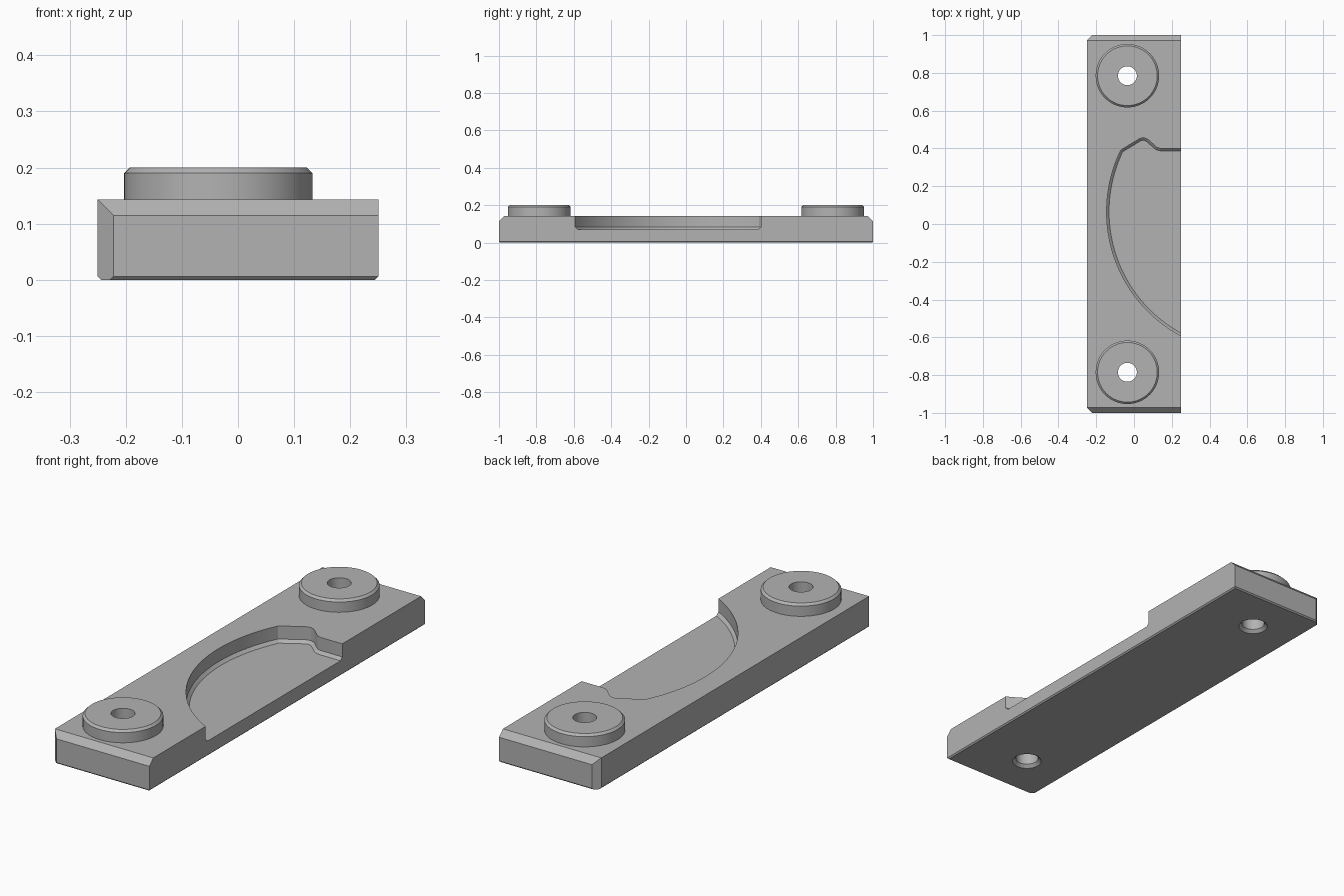
import bpy, bmesh
from math import cos, sin, radians, tau
from mathutils import Vector

if "Cube" in bpy.data.objects:
    bpy.data.objects.remove(bpy.data.objects["Cube"])

TOP, END_CUT, BASE_CUT = 0.143, 0.028, 0.006
HALF = Vector((0.25, 1.0))
BOSS_X, BOSS_Y, HOLE_R = -0.035, 0.785, 0.05

grey = bpy.data.materials.new("neutral_grey")
grey.use_nodes = True
grey.diffuse_color = (0.45, 0.45, 0.45, 1)
grey.node_tree.nodes["Principled BSDF"].inputs["Base Color"].default_value = grey.diffuse_color


def make(name, bm):
    bmesh.ops.recalc_face_normals(bm, faces=bm.faces)
    mesh = bpy.data.meshes.new(name)
    bm.to_mesh(mesh)
    bm.free()
    mesh.materials.append(grey)
    ob = bpy.data.objects.new(name, mesh)
    bpy.context.collection.objects.link(ob)
    return ob


def loft(rings, closed=False):
    """Join rings of points; cap the ends unless the loft closes on itself."""
    bm = bmesh.new()
    loops = [[bm.verts.new(p) for p in ring] for ring in rings]
    n = len(loops[0])
    for a, b in zip(loops, loops[1:]):
        for i in range(n):
            j = (i + 1) % n
            bm.faces.new((a[i], a[j], b[j], b[i]))
    if not closed:
        bm.faces.new(loops[0])
        bm.faces.new(loops[-1])
    return bm


def turned(profile, y, open_ends=False, sides=64):
    """Sweep (radius, height) pairs about a vertical axis at a boss centre."""
    return loft([[(BOSS_X + r * cos(tau * i / sides), y + r * sin(tau * i / sides), z)
                  for i in range(sides)] for r, z in profile], open_ends)


def chop(bm, point, normal):
    """Slice off everything beyond a plane and cap the cut."""
    cut = bmesh.ops.bisect_plane(bm, geom=bm.verts[:] + bm.edges[:] + bm.faces[:],
                                 plane_co=point, plane_no=normal, clear_outer=True)
    edges = [e for e in cut["geom_cut"] if isinstance(e, bmesh.types.BMEdge)]
    bmesh.ops.contextual_create(bm, geom=edges)


def subtract(target, cutter):
    mod = target.modifiers.new("cut", "BOOLEAN")
    mod.operation, mod.solver, mod.object = "DIFFERENCE", "EXACT", cutter
    cutter.hide_render = True
    bpy.context.view_layer.objects.active = target
    bpy.ops.object.modifier_apply(modifier=mod.name)
    bpy.data.objects.remove(cutter)


# Base plate with chamfered ends, right-hand corners and bottom rim
corners = [(-HALF.x, -HALF.y), (HALF.x, -HALF.y), (HALF.x, HALF.y), (-HALF.x, HALF.y)]
bm = loft([[(x, y, z) for x, y in corners] for z in (0, TOP)])
for s in (-1, 1):
    chop(bm, (0, s * HALF.y, TOP - END_CUT), (0, s, 1))
    chop(bm, (-HALF.x + END_CUT, s * HALF.y, 0), (-1, s, 0))
    chop(bm, (0, s * HALF.y, BASE_CUT), (0, s, -1))
    chop(bm, (s * HALF.x, 0, BASE_CUT), (s, 0, -1))
plate = make("base_plate", bm)

# Curved pocket open on the left side, with a chamfer round its floor
outline = [Vector((0.60 + 0.745 * cos(radians(a)), 0.065 + 0.745 * sin(radians(a))))
           for a in range(246, 153, -2)]
outline += [Vector(p) for p in ((0.01, 0.44), (0.03, 0.452), (0.05, 0.457), (0.07, 0.45),
                                (0.085, 0.438), (0.11, 0.415), (0.122, 0.405),
                                (0.14, 0.40), (0.30, 0.40))]


def inset(points, amount):
    moved = []
    for i, p in enumerate(points):
        d = (points[min(i + 1, len(points) - 1)] - points[max(i - 1, 0)]).normalized()
        moved.append(p + amount * Vector((d.y, -d.x)))
    return moved


rings = [(inset(outline, 0.013), 0.07), (outline, 0.083), (outline, 0.25)]
subtract(plate, make("pocket_cutter", loft([[(p.x, p.y, z) for p in pts] for pts, z in rings])))

# Bolt holes, countersunk underneath, and the round bosses above them
for label, s in (("front", -1), ("back", 1)):
    y = s * BOSS_Y
    hole = [(HOLE_R + 0.024, -0.01), (HOLE_R, 0.014), (HOLE_R, 0.3)]
    subtract(plate, make("hole_cutter", turned(hole, y)))
    rim = [(0.168, TOP), (0.168, 0.19), (0.158, 0.2), (HOLE_R, 0.2), (HOLE_R, TOP)]
    make(label + "_boss", turned(rim, y, open_ends=True))

# Smooth the round walls and keep the chamfers crisp
for ob in bpy.context.collection.objects:
    ob.select_set(ob.type == "MESH" and (ob == plate or ob.name.endswith("_boss")))
bpy.context.view_layer.objects.active = plate
bpy.ops.object.shade_smooth_by_angle(angle=radians(25))
